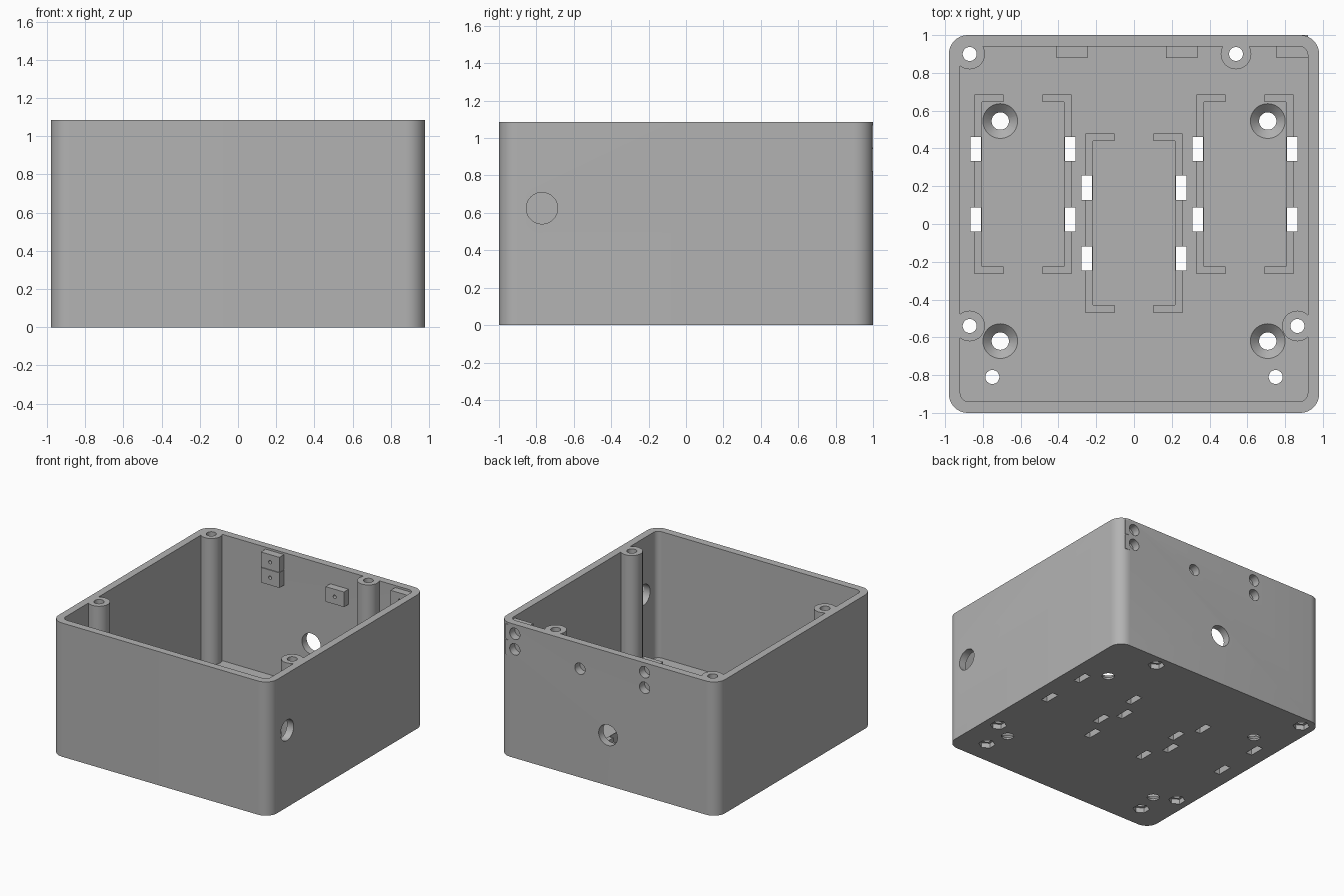
import bpy
import bmesh
import math
from mathutils import Matrix, Vector

if "Cube" in bpy.data.objects:
    bpy.data.objects.remove(bpy.data.objects["Cube"], do_unlink=True)

HALF_X, HALF_Y, HEIGHT = 0.98, 1.0, 1.085
WALL, FLOOR = 0.06, 0.06
RAIL_TOP = FLOOR + 0.035

grey = bpy.data.materials.new("plain_grey")
grey.use_nodes = True
grey.diffuse_color = (0.45, 0.45, 0.45, 1)
grey.node_tree.nodes["Principled BSDF"].inputs["Base Color"].default_value = grey.diffuse_color


def finish(name, bm):
    bmesh.ops.recalc_face_normals(bm, faces=bm.faces)
    mesh = bpy.data.meshes.new(name)
    bm.to_mesh(mesh)
    bm.free()
    mesh.materials.append(grey)
    obj = bpy.data.objects.new(name, mesh)
    bpy.context.scene.collection.objects.link(obj)
    return obj


def prism(name, outline, z0, z1):
    bm = bmesh.new()
    face = bm.faces.new([bm.verts.new((x, y, z0)) for x, y in outline])
    new = bmesh.ops.extrude_face_region(bm, geom=[face])["geom"]
    verts = [v for v in new if isinstance(v, bmesh.types.BMVert)]
    bmesh.ops.translate(bm, verts=verts, vec=(0, 0, z1 - z0))
    return finish(name, bm)


def box(name, x0, x1, y0, y1, z0, z1):
    return prism(name, [(x0, y0), (x1, y0), (x1, y1), (x0, y1)], z0, z1)


def rounded(hx, hy, r, steps=10):
    pts = []
    for q, (sx, sy) in enumerate([(1, 1), (-1, 1), (-1, -1), (1, -1)]):
        for i in range(steps + 1):
            a = math.pi / 2 * (q + i / steps)
            pts.append((sx * (hx - r) + r * math.cos(a), sy * (hy - r) + r * math.sin(a)))
    return pts


def rod(name, start, end, r0, r1=None, sides=40):
    """Cylinder or cone running from start to end."""
    start, end = Vector(start), Vector(end)
    axis = end - start
    place = Matrix.Translation((start + end) / 2) @ axis.to_track_quat('Z', 'Y').to_matrix().to_4x4()
    bm = bmesh.new()
    bmesh.ops.create_cone(bm, cap_ends=True, segments=sides, radius1=r0,
                          radius2=r0 if r1 is None else r1, depth=axis.length, matrix=place)
    return finish(name, bm)


def cut(obj, cutters):
    bpy.context.view_layer.objects.active = obj
    for c in cutters:
        mod = obj.modifiers.new("cut", 'BOOLEAN')
        mod.operation, mod.solver, mod.object = 'DIFFERENCE', 'EXACT', c
        bpy.ops.object.modifier_apply(modifier=mod.name)


# Open box
shell = prism("enclosure_shell", rounded(HALF_X, HALF_Y, 0.1), 0, HEIGHT)
cavity = prism("cavity_cutter", rounded(HALF_X - WALL, HALF_Y - WALL, 0.045), FLOOR, HEIGHT + 0.1)
shell_cuts = [cavity]
parts = [shell]
helpers = [cavity]

# Lid screw posts, their bores and the nut recesses underneath
post_spots = [(-0.87, 0.9), (0.54, 0.9), (-0.87, -0.54), (0.865, -0.54)]
drain_spots = [(-0.75, -0.81), (0.75, -0.81)]
for i, (x, y) in enumerate(post_spots + drain_spots):
    bore = rod("bore_cutter", (x, y, -0.1), (x, y, HEIGHT + 0.1), 0.037)
    nut = rod("nut_cutter", (x, y, -0.1), (x, y, 0.04), 0.062, sides=6)
    shell_cuts += [bore, nut]
    helpers += [bore, nut]
    if i < len(post_spots):
        post = rod(f"screw_post_{i + 1}", (x, y, 0.045), (x, y, HEIGHT), 0.081)
        cut(post, [bore])
        parts.append(post)

# Countersunk mounting holes in the floor
for x in (-0.708, 0.708):
    for y in (-0.62, 0.545):
        hole = rod("mount_cutter", (x, y, -0.1), (x, y, 0.1), 0.046)
        sink = rod("countersink_cutter", (x, y, 0.012), (x, y, FLOOR + 0.002), 0.044, 0.094)
        shell_cuts += [hole, sink]
        helpers += [hole, sink]

# Holder rails on the floor, with strap slots through rail and floor
HW, HL, BAR, FOOT = 0.2575, 0.475, 0.04, 0.155
for label, cx, cy in [("right", -0.5875, 0.21), ("centre", 0, 0.005), ("left", 0.5875, 0.21)]:
    for s in (-1, 1):
        outline = [(HW, -HL), (HW, HL), (HW - FOOT, HL), (HW - FOOT, HL - BAR),
                   (HW - BAR, HL - BAR), (HW - BAR, BAR - HL), (HW - FOOT, BAR - HL), (HW - FOOT, -HL)]
        side = "a" if s < 0 else "b"
        rail = prism(f"{label}_holder_rail_{side}", [(cx + s * x, cy + y) for x, y in outline],
                     FLOOR - 0.01, RAIL_TOP)
        sx = cx + s * 0.25
        slots = [box("slot_cutter", sx - 0.027, sx + 0.027, y - 0.064, y + 0.064, -0.1, 0.2)
                 for y in (cy - 0.187, cy + 0.187)]
        cut(rail, slots)
        parts.append(rail)
        shell_cuts += slots
        helpers += slots

# Screw tabs inside the back wall, with outer counterbore and small pilot hole
for i, (x, z) in enumerate([(-0.328, 0.882), (-0.328, 1.008), (0.252, 0.882),
                            (0.837, 0.882), (0.837, 1.008)]):
    tab = box(f"back_tab_{i + 1}", x - 0.083, x + 0.083, 0.88, HALF_Y, z - 0.061, z + 0.061)
    pocket = rod("pocket_cutter", (x, 0.935, z), (x, 1.1, z), 0.046)
    pilot = rod("pilot_cutter", (x, 0.8, z), (x, 1.1, z), 0.014, sides=16)
    cut(tab, [pocket, pilot])
    parts.append(tab)
    shell_cuts += [pocket]
    helpers += [pocket, pilot]

# Cable openings in the left and back walls
cable_holes = [rod("left_cable_cutter", (0.85, -0.77, 0.625), (1.1, -0.77, 0.625), 0.084, sides=48),
               rod("back_cable_cutter", (0, 0.85, 0.41), (0, 1.1, 0.41), 0.084, sides=48)]
shell_cuts += cable_holes
helpers += cable_holes
cut(shell, shell_cuts)

# Remove cutters, shade the curved walls
for h in helpers:
    bpy.data.objects.remove(h, do_unlink=True)
for obj in bpy.context.selected_objects:
    obj.select_set(False)
for obj in parts:
    obj.select_set(True)
bpy.context.view_layer.objects.active = shell
bpy.ops.object.shade_smooth_by_angle(angle=math.radians(30))
